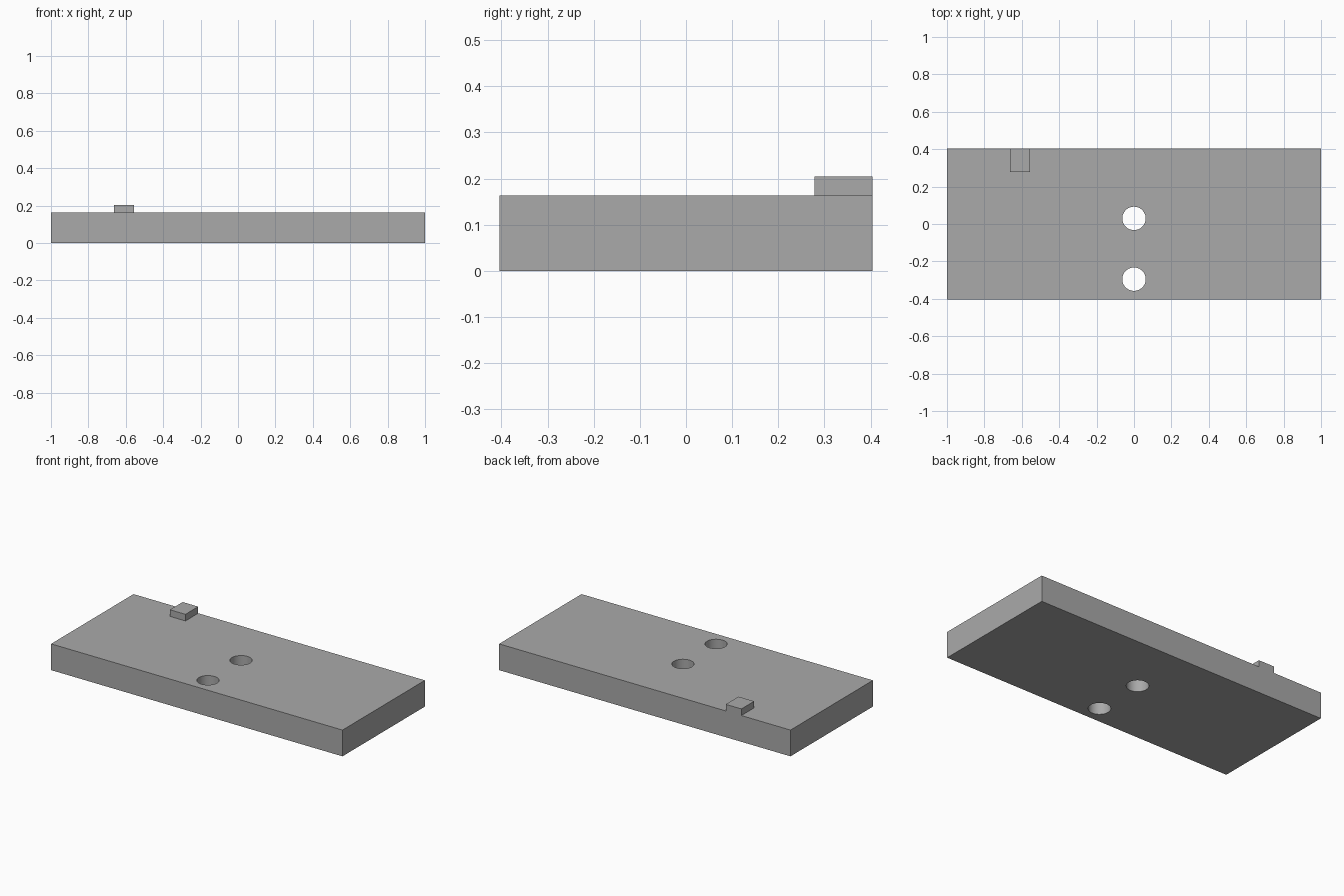
import bpy
import math

default = bpy.data.objects.get("Cube")
if default:
    bpy.data.objects.remove(default, do_unlink=True)

LENGTH, DEPTH, THICK = 2.0, 0.808, 0.163
HOLE_RADIUS = 0.0625

# Single flat grey
grey = bpy.data.materials.new("plain_grey")
grey.use_nodes = True
colour = (0.4, 0.4, 0.4, 1)
grey.diffuse_color = colour
grey.node_tree.nodes["Principled BSDF"].inputs["Base Color"].default_value = colour


def block(name, low, high):
    """Box between two opposite corners."""
    centre = [(a + b) / 2 for a, b in zip(low, high)]
    bpy.ops.mesh.primitive_cube_add(size=1, location=centre)
    obj = bpy.context.object
    obj.name = name
    obj.scale = [b - a for a, b in zip(low, high)]
    bpy.ops.object.transform_apply(location=False, rotation=False, scale=True)
    obj.data.materials.append(grey)
    return obj


# Main plate
plate = block("plate", (-LENGTH / 2, -DEPTH / 2, 0), (LENGTH / 2, DEPTH / 2, THICK))

# Two through holes on the centre line
for name, y in (("middle", 0.03), ("front", -0.295)):
    bpy.ops.mesh.primitive_cylinder_add(
        vertices=64, radius=HOLE_RADIUS, depth=THICK * 2, location=(0, y, THICK / 2))
    cutter = bpy.context.object
    cutter.name = name + "_hole_cutter"
    cutter.data.materials.append(grey)
    cutter.hide_render = True
    cutter.hide_set(True)
    cut = plate.modifiers.new(name + "_hole", "BOOLEAN")
    cut.operation = "DIFFERENCE"
    cut.solver = "EXACT"
    cut.object = cutter

# Apply the cuts, then smooth the hole walls only
bpy.context.view_layer.objects.active = plate
plate.select_set(True)
for modifier in list(plate.modifiers):
    bpy.ops.object.modifier_apply(modifier=modifier.name)
bpy.ops.object.shade_smooth_by_angle(angle=math.radians(30))

# Small locating tab flush with the back edge
block("locating_tab", (-0.663, 0.279, THICK), (-0.556, DEPTH / 2, 0.204))
